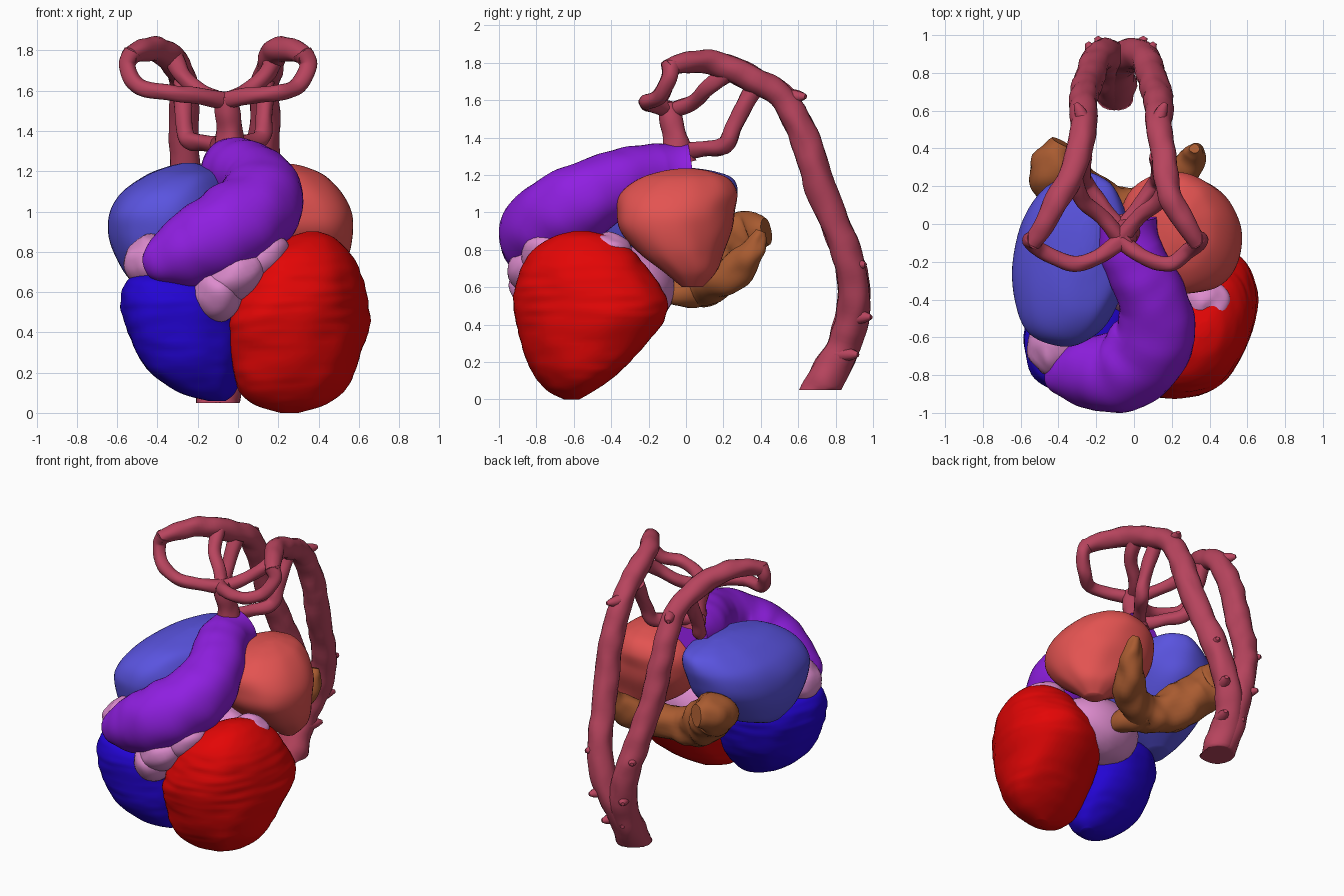
import bpy, bmesh, math
from mathutils import Vector, Matrix, noise

old = bpy.data.objects.get("Cube")
if old:
    bpy.data.objects.remove(old, do_unlink=True)


def material(name, r, g, b):
    """Flat colour given as display values, stored as linear."""
    col = [(c / 255) ** 2.2 for c in (r, g, b)] + [1]
    m = bpy.data.materials.new(name)
    m.use_nodes = True
    m.diffuse_color = col
    bsdf = next(n for n in m.node_tree.nodes if n.type == 'BSDF_PRINCIPLED')
    bsdf.inputs["Base Color"].default_value = col
    return m


RED = material("bright red", 226, 14, 14)
BLUE = material("deep blue", 40, 12, 212)
PURPLE = material("purple", 142, 36, 224)
VIOLET = material("soft blue", 90, 84, 222)
CORAL = material("coral", 226, 84, 82)
PINK = material("pink", 220, 138, 204)
BROWN = material("brown", 168, 92, 52)
ROSE = material("rose", 182, 70, 94)


def spline(points, steps):
    """Catmull-Rom samples through tuples of any length."""
    p = [Vector(q) for q in points]
    out = []
    for i in range(len(p) - 1):
        a, b, c, d = p[max(i - 1, 0)], p[i], p[i + 1], p[min(i + 2, len(p) - 1)]
        for k in range(steps):
            t = k / steps
            out.append(b + (c - a) * (t / 2) + (a * 2 - b * 5 + c * 4 - d) * (t * t / 2)
                       + (b * 3 - a - c * 3 + d) * (t ** 3 / 2))
    return out + [p[-1]]


def skin(bm, rings):
    """Bridge rings of points and close both ends."""
    loops = [[bm.verts.new(co) for co in ring] for ring in rings]
    n = len(loops[0])
    for a, b in zip(loops, loops[1:]):
        for i in range(n):
            j = (i + 1) % n
            bm.faces.new((a[i], a[j], b[j], b[i]))
    for loop in (loops[0], loops[-1]):
        mid = bm.verts.new(sum((v.co for v in loop), Vector()) / n)
        for i in range(n):
            bm.faces.new((loop[i], loop[(i + 1) % n], mid))


def finish(name, bm, mat):
    bmesh.ops.recalc_face_normals(bm, faces=bm.faces)
    me = bpy.data.meshes.new(name)
    bm.to_mesh(me)
    bm.free()
    me.materials.append(mat)
    me.shade_smooth()
    me.set_sharp_from_angle(angle=math.radians(50))
    ob = bpy.data.objects.new(name, me)
    bpy.context.collection.objects.link(ob)
    return ob


def chamber(name, mat, levels, ridge=0.0, skew=0.0, sides=56):
    """Stack rounded sections (z, x min, x max, y min, y max), skewed in plan."""
    rings = []
    for z, x0, x1, y0, y1 in spline(levels, 8):
        ring = []
        for i in range(sides):
            a = math.tau * i / sides
            c, s = math.cos(a), math.sin(a + skew)
            k = 1 + ridge * noise.noise((c * 2, s * 2, z * 24))
            k += 0.04 * noise.noise((c * 2, s * 2, z * 5))
            c, s = (math.copysign(abs(v) ** .93, v) for v in (c, s))
            ring.append(Vector(((x0 + x1) / 2 + k * c * (x1 - x0) / 2,
                                (y0 + y1) / 2 + k * s * (y1 - y0) / 2, z)))
        rings.append(ring)
    bm = bmesh.new()
    skin(bm, rings)
    return finish(name, bm, mat)


def vessel(name, mat, path, sides=20, steps=8, bumps=0.15, floor=0.05):
    """Round tube through (x, y, z, radius), uneven, cut flat at the floor."""
    pts = spline(path, steps)
    pos = [p.to_3d() for p in pts]
    rings, side = [], None
    for i, p in enumerate(pos):
        t = (pos[min(i + 1, len(pos) - 1)] - pos[max(i - 1, 0)]).normalized()
        side = t.orthogonal() if side is None else side - t * side.dot(t)
        side.normalize()
        up = t.cross(side)
        ring = []
        for k in range(sides):
            a = math.tau * k / sides
            d = side * math.cos(a) + up * math.sin(a)
            co = p + d * pts[i][3] * (1 + bumps * noise.noise(p * 9 + d))
            co.z = max(co.z, floor)
            ring.append(co)
        rings.append(ring)
    bm = bmesh.new()
    skin(bm, rings)
    return finish(name, bm, mat)


# Ventricles
chamber("left_ventricle", RED, [
    (0, .21, .3, -.65, -.57), (.04, .08, .43, -.73, -.5), (.1, .01, .51, -.79, -.41),
    (.2, -.03, .58, -.85, -.3), (.4, -.06, .64, -.91, -.13), (.52, -.04, .64, -.92, -.1),
    (.62, .0, .63, -.91, -.15), (.72, .05, .6, -.88, -.22), (.8, .13, .55, -.82, -.29),
    (.87, .25, .48, -.71, -.41), (.9, .34, .4, -.6, -.52)], ridge=.02, skew=.22)
chamber("right_ventricle", BLUE, [
    (.06, -.15, -.06, -.64, -.54), (.1, -.29, -.02, -.72, -.48), (.2, -.44, .02, -.81, -.38),
    (.32, -.52, .04, -.86, -.3), (.48, -.57, .04, -.88, -.25), (.58, -.58, .0, -.88, -.25),
    (.66, -.55, -.12, -.84, -.3), (.7, -.48, -.3, -.74, -.45)], ridge=.02, skew=.2)

# Atria
chamber("right_atrium", VIOLET, [
    (.62, -.5, -.35, -.4, -.2), (.7, -.57, -.2, -.52, 0), (.8, -.62, -.12, -.6, .12),
    (.9, -.645, -.06, -.64, .2), (1.0, -.635, -.03, -.65, .25), (1.1, -.575, -.03, -.6, .28),
    (1.18, -.46, -.06, -.48, .25), (1.22, -.36, -.14, -.3, .15),
    (1.24, -.28, -.21, -.15, .02)], skew=.12)
chamber("left_atrium", CORAL, [
    (.6, .3, .42, -.02, .09), (.68, .18, .5, -.12, .16), (.78, .02, .55, -.25, .2),
    (.9, -.06, .575, -.35, .24), (1.0, -.08, .565, -.37, .26), (1.1, -.05, .51, -.35, .28),
    (1.18, .04, .43, -.25, .23), (1.22, .15, .34, -.13, .13),
    (1.235, .23, .28, -.03, .04)], skew=-.1)

# Outflow tract curling from the right ventricle up to the arteries
vessel("outflow_tract", PURPLE, [
    (-.45, -.77, .73, .05), (-.39, -.79, .75, .12), (-.24, -.79, .81, .19), (-.04, -.77, .91, .22),
    (.1, -.62, 1.02, .22), (.11, -.44, 1.12, .19), (.04, -.27, 1.18, .175),
    (-.02, -.12, 1.2, .165), (-.03, .03, 1.22, .15)], sides=40, bumps=.06)

# Cushion tissue joining the chambers
bm = bmesh.new()
for centre, size, turn in [((-.43, -.64, .75), (.14, .16, .13), -.3),
                           ((-.1, -.76, .6), (.13, .18, .15), 0),
                           ((-.02, -.79, .69), (.17, .16, .13), -.5),
                           ((.1, -.74, .76), (.17, .14, .11), -.6),
                           ((.38, -.42, .8), (.13, .13, .09), 0),
                           ((.08, -.28, .6), (.3, .22, .21), 0)]:
    place = (Matrix.Translation(centre) @ Matrix.Rotation(turn, 4, 'Y')
             @ Matrix.Diagonal((*size, 1)))
    bmesh.ops.create_uvsphere(bm, u_segments=32, v_segments=20, radius=1, matrix=place)
for v in bm.verts:
    v.co *= 1 + .02 * noise.noise(v.co * 11)
finish("cushion_tissue", bm, PINK)

# Venous sinus: a crescent with two horns behind the atria
vessel("venous_sinus", BROWN, [
    (.32, .4, .9, .025), (.32, .38, .85, .05), (.3, .33, .76, .08), (.2, .2, .65, .1),
    (.06, .1, .62, .11), (-.08, .08, .62, .125), (-.23, .13, .69, .14), (-.37, .22, .81, .145),
    (-.42, .33, .88, .125), (-.38, .43, .9, .07)], sides=28, bumps=.25)
vessel("sinus_floor", BROWN, [
    (.08, -.1, .57, .06), (.04, .0, .58, .09), (-.02, .1, .61, .11)])

# Arterial trunk and the paired arches and aortae
vessel("arterial_trunk", ROSE, [
    (-.04, -.03, 1.26, .09), (-.04, -.06, 1.4, .065), (-.05, -.08, 1.5, .062), (-.06, -.1, 1.58, .05)])
pair_paths = {
    "aorta": [(.44, -.1, 1.77, .045), (.38, -.01, 1.8, .055), (.29, .15, 1.8, .065),
              (.23, .34, 1.72, .07), (.2, .52, 1.61, .07), (.2, .64, 1.38, .078),
              (.18, .73, 1.1, .08), (.14, .85, .8, .08), (.08, .9, .55, .085),
              (.02, .85, .3, .09), (.01, .74, .1, .1), (0, .69, 0, .1)],
    "first_arch": [(0, -.09, 1.55, .045), (.13, -.18, 1.575, .04), (.26, -.21, 1.59, .04),
                   (.39, -.14, 1.62, .042), (.45, -.09, 1.72, .042), (.42, -.08, 1.79, .05)],
    "second_arch": [(0, -.08, 1.54, .045), (.1, .04, 1.59, .04), (.2, .12, 1.67, .042),
                    (.25, .24, 1.76, .05)],
    "third_arch": [(.03, 0, 1.33, .045), (.1, .1, 1.34, .04), (.18, .21, 1.36, .045),
                   (.2, .26, 1.47, .042), (.2, .36, 1.66, .05)],
}
for label, s in (("left", 1), ("right", -1)):
    for part, path in pair_paths.items():
        # The wide loops and the fused lower end lean to the model's right
        vessel(f"{label}_{part}", ROSE,
               [((-.1 if x > .27 or z < .4 else -.07) + s * x, y, z, r) for x, y, z, r in path])
    # Short side branches along the back of the aorta
    for dx, y, z in ((.19, .58, 1.62), (.13, .9, .72), (.08, .93, .44), (.03, .86, .24)):
        x = s * dx - .07
        vessel(f"{label}_side_branch", ROSE,
               [(x, y - .05, z, .045), (x + s * .03, y + .025, z, .03),
                (x + s * .05, y + .06, z, .012)], sides=10, steps=4)
